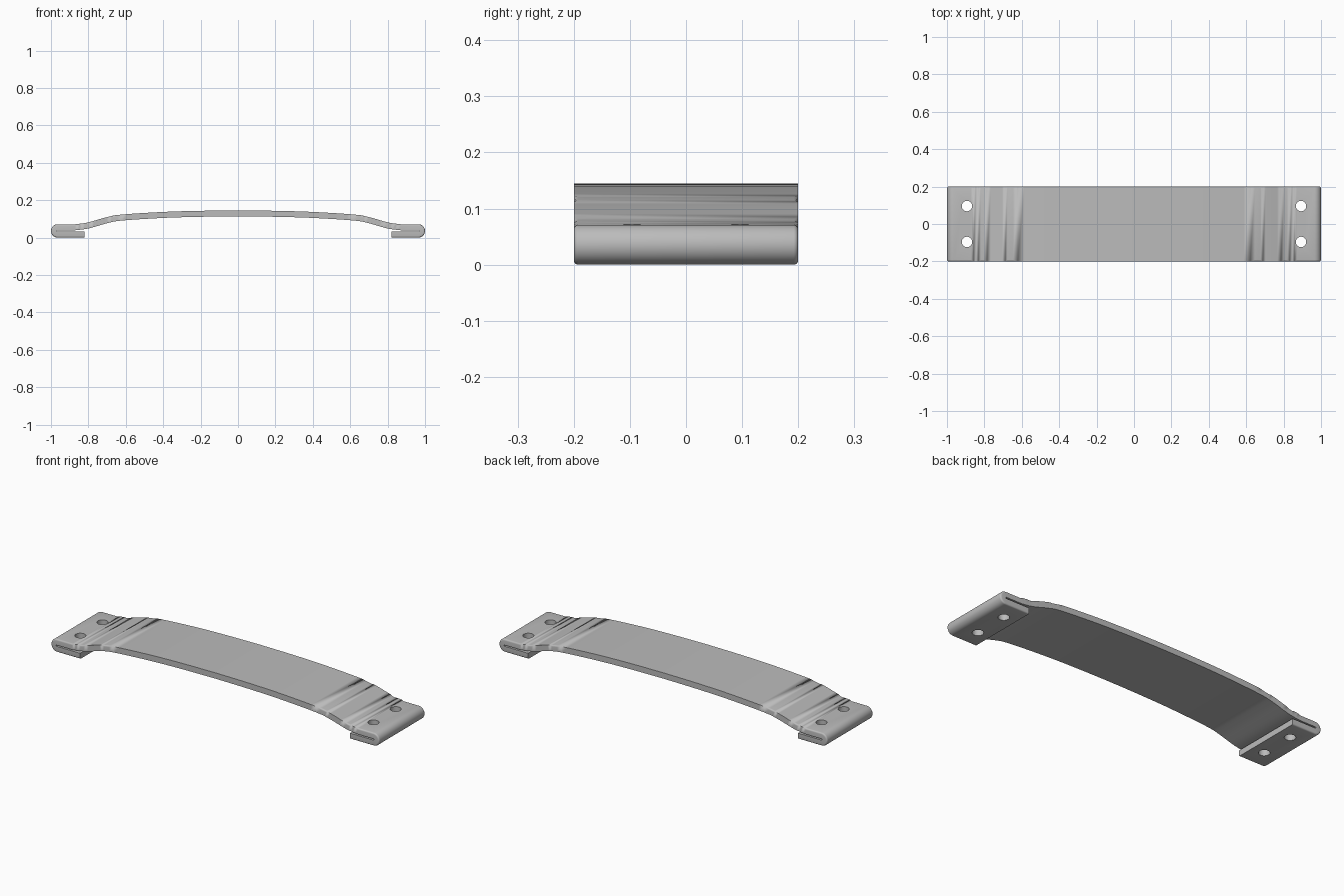
import bpy, bmesh, math
from mathutils import Vector

cube = bpy.data.objects.get("Cube")
if cube:
    bpy.data.objects.remove(cube)

THICK, HALF_WIDTH, EDGE = 0.032, 0.2, 0.008
FOLD_X, FOLD_Z, FOLD_R = 0.9645, 0.0355, 0.0195

steel = bpy.data.materials.new("grey steel")
steel.use_nodes = True
grey = (0.5, 0.5, 0.5, 1)
steel.diffuse_color = grey
steel.node_tree.nodes["Principled BSDF"].inputs["Base Color"].default_value = grey


def spline(points, steps):
    """Smooth curve through the points."""
    p = [Vector(q) for q in points]
    p = [2 * p[0] - p[1]] + p + [2 * p[-1] - p[-2]]
    out = []
    for a, b, c, d in zip(p, p[1:], p[2:], p[3:]):
        for i in range(steps):
            t = i / steps
            out.append(0.5 * (2 * b + (c - a) * t + (2 * a - 5 * b + 4 * c - d) * t * t
                              + (3 * b - a - 3 * c + d) * t ** 3))
    return out


# Centre line of one half: flap, fold, flat end, then the rise to the crown
half = [Vector((-0.822, FOLD_Z - FOLD_R))]
for i in range(17):
    a = -math.pi / 2 - math.pi * i / 16
    half.append(Vector((-FOLD_X + FOLD_R * math.cos(a), FOLD_Z + FOLD_R * math.sin(a))))
half += spline([(-0.87, 0.055), (-0.8, 0.065), (-0.7, 0.093), (-0.62, 0.107),
                (-0.4, 0.121), (-0.2, 0.127), (0, 0.129)], 5)
path = half + [Vector((0, 0.129))] + [Vector((-p.x, p.y)) for p in reversed(half)]

# Strap: sweep a rectangular section along the centre line
bm = bmesh.new()
rings = []
for i, p in enumerate(path):
    before = (p - path[i - 1]).normalized() if i else Vector((0, 0))
    after = (path[i + 1] - p).normalized() if i < len(path) - 1 else Vector((0, 0))
    t = (before + after).normalized()
    n = Vector((-t.y, t.x)) * THICK / 2
    # the path runs clockwise, so +n is the outer skin
    o, q = p + n, p - n
    rings.append([bm.verts.new(v) for v in (
        (o.x, -HALF_WIDTH, o.y), (o.x, HALF_WIDTH, o.y),
        (q.x, HALF_WIDTH, q.y), (q.x, -HALF_WIDTH, q.y))])
outer_edges = []
for r, s in zip(rings, rings[1:]):
    for k in range(4):
        bm.faces.new((r[k], r[(k + 1) % 4], s[(k + 1) % 4], s[k]))
    outer_edges += [bm.edges.get((r[k], s[k])) for k in (0, 1)]
bm.faces.new(rings[0])
bm.faces.new(rings[-1])
# Round the long outer edges
bmesh.ops.bevel(bm, geom=outer_edges, offset=EDGE, segments=4, profile=0.5,
                affect='EDGES', clamp_overlap=False)
bmesh.ops.recalc_face_normals(bm, faces=bm.faces)
mesh = bpy.data.meshes.new("folded_strap")
bm.to_mesh(mesh)
bm.free()
mesh.materials.append(steel)
strap = bpy.data.objects.new("folded_strap", mesh)
bpy.context.collection.objects.link(strap)

# Four screw holes through both layers of the folded ends
bm = bmesh.new()
for x in (-0.893, 0.893):
    for y in (-0.096, 0.096):
        made = bmesh.ops.create_cone(bm, cap_ends=True, segments=32, radius1=0.028,
                                     radius2=0.028, depth=0.4)
        bmesh.ops.translate(bm, verts=made["verts"], vec=(x, y, 0.04))
mesh = bpy.data.meshes.new("hole_cutter")
bm.to_mesh(mesh)
bm.free()
mesh.materials.append(steel)
cutter = bpy.data.objects.new("hole_cutter", mesh)
bpy.context.collection.objects.link(cutter)
cutter.hide_render = True

cut = strap.modifiers.new("screw_holes", 'BOOLEAN')
cut.operation = 'DIFFERENCE'
cut.solver = 'EXACT'
cut.object = cutter
bpy.context.view_layer.objects.active = strap
strap.select_set(True)
bpy.ops.object.modifier_apply(modifier=cut.name)
bpy.data.objects.remove(cutter)
bpy.ops.object.shade_smooth_by_angle(angle=math.radians(35))
